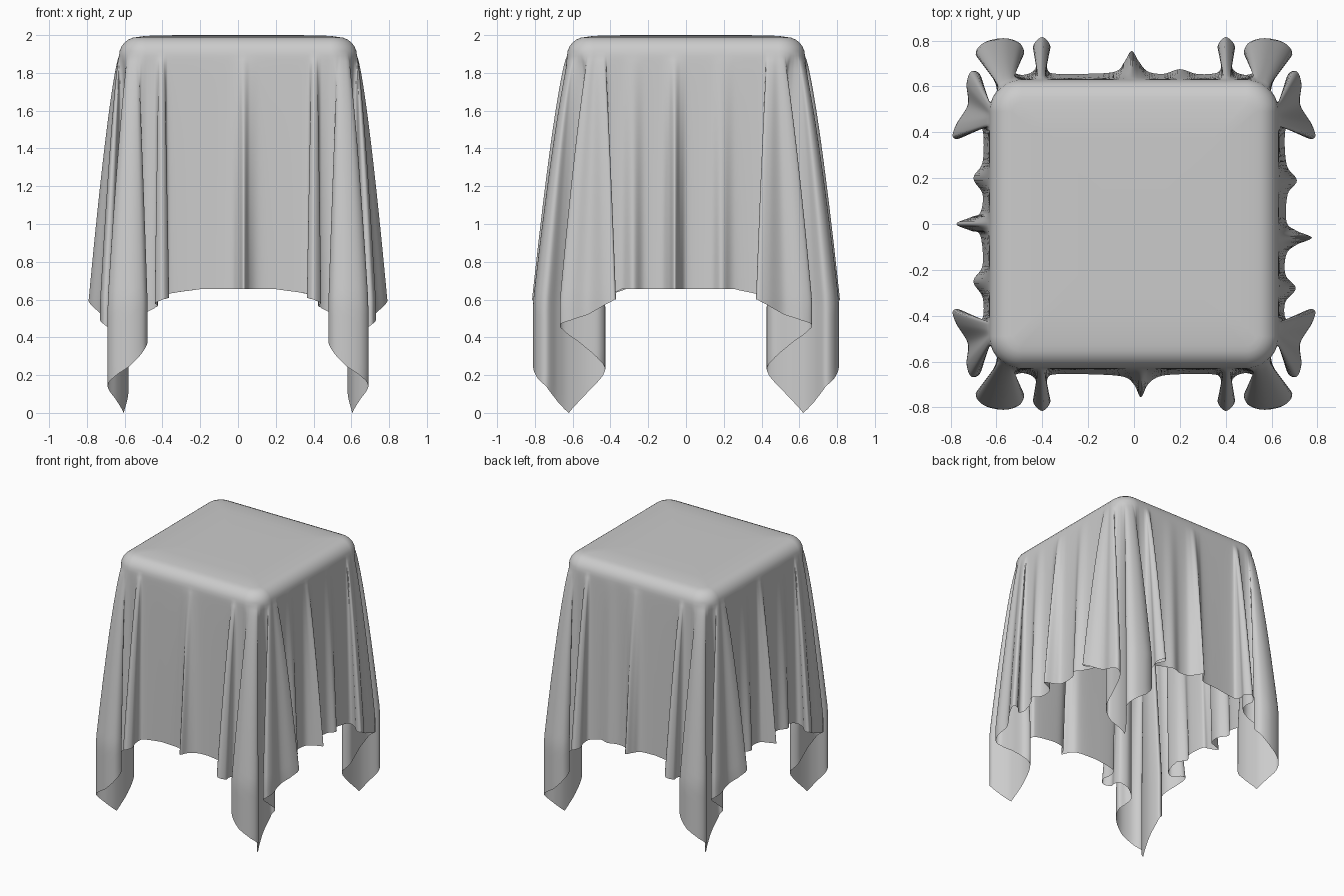
import bpy, bmesh, math
from mathutils import Vector

if "Cube" in bpy.data.objects:
    bpy.data.objects.remove(bpy.data.objects["Cube"])

# Hem of the front right corner, going from the front to the right side:
# x, y, hem height, position along the top edge measured from the corner
CORNER = [
    (.34, -.655, .635, -.25), (.375, -.67, .625, -.215), (.38, -.72, .615, -.205),
    (.365, -.775, .61, -.195), (.40, -.815, .60, -.185), (.44, -.775, .58, -.175),
    (.425, -.72, .57, -.165), (.435, -.67, .56, -.15), (.49, -.65, .53, -.11),
    (.545, -.675, .48, -.09), (.525, -.71, .44, -.075), (.48, -.74, .39, -.06),
    (.50, -.79, .33, -.045), (.57, -.81, .25, -.03), (.655, -.79, .19, -.02),
    (.69, -.74, .14, -.01), (.64, -.68, .06, 0), (.605, -.62, 0, .01),
    (.58, -.52, .11, .02), (.59, -.43, .22, .035), (.64, -.46, .28, .05),
    (.65, -.56, .37, .065), (.67, -.65, .44, .075), (.71, -.665, .47, .085),
    (.73, -.61, .49, .095), (.725, -.52, .52, .11), (.775, -.435, .57, .13),
    (.79, -.38, .60, .15), (.755, -.375, .60, .16), (.70, -.425, .60, .17),
    (.66, -.41, .62, .19)]
# Middle of each side: distance along, distance out
FRONT = [(-.2, .655), (-.05, .665), (0, .70), (.03, .755), (.06, .70), (.11, .665), (.2, .655)]
RIGHT = [(-.34, .66), (-.28, .705), (-.22, .66), (-.13, .665), (-.09, .71), (-.06, .775),
         (-.03, .71), (.01, .665), (.13, .67), (.19, .71), (.26, .665)]
BACK = [(-.27, .655), (-.2, .675), (-.13, .655), (-.06, .665), (-.02, .71), (.01, .755),
        (.04, .71), (.08, .665), (.2, .655)]
LEFT = [(-.27, .66), (-.2, .70), (-.13, .66), (-.05, .67), (-.03, .71), (0, .775),
        (.03, .71), (.05, .67), (.18, .66), (.25, .70), (.32, .66)]
QUARTER, STRAIGHT, ARC = 1.18, .49, .1


def rotate(x, y, k):
    for _ in range(k % 4):
        x, y = -y, x
    return x, y


def top_edge(g, r):
    """Point on a rounded square with corner radius r."""
    k = math.floor(g / QUARTER + .5)
    t = g - k * QUARTER
    if abs(t) <= STRAIGHT:
        p = (t, -STRAIGHT - r)
    else:
        a = (abs(t) - STRAIGHT) / ARC * math.pi / 4
        p = (math.copysign(STRAIGHT + r * math.sin(a), t), -STRAIGHT - r * math.cos(a))
    return Vector(rotate(*p, k))


# Closed loop of hem control points (x, y, z, position along top edge)
hem = []
for k, side in enumerate((FRONT, RIGHT, BACK, LEFT)):
    for t, out in side:
        hem.append((*rotate(t, -out, k), .655, k * QUARTER + t))
    sx, sy = ((1, 1), (1, -1), (-1, -1), (-1, 1))[k]
    flip = -1 if k % 2 else 1
    for x, y, z, s in CORNER[::flip]:
        hem.append((x * sx, y * sy, z, (k + .5) * QUARTER + s * flip))

# Smooth the hem loop
STEPS = 6
loop = []
n = len(hem)
for i in range(n):
    a, b, c, d = (Vector(hem[(i + j) % n][:2]) for j in (-1, 0, 1, 2))
    z0, g0 = hem[i][2:]
    z1, g1 = hem[(i + 1) % n][2:]
    if i == n - 1:
        g1 += 4 * QUARTER
    for j in range(STEPS):
        u = j / STEPS
        p = .5 * (2 * b + (c - a) * u + (2 * a - 5 * b + 4 * c - d) * u * u
                  + (3 * b - a - 3 * c + d) * u ** 3)
        loop.append((p, z0 + (z1 - z0) * u, g0 + (g1 - g0) * u))

bm = bmesh.new()
rings = []
# Flat top, slightly crowned
for scale, z in ((.4, 2), (.75, 1.999), (.92, 1.996)):
    rings.append([(*(top_edge(g, .04) * scale), z) for _, _, g in loop])
# Rounded shoulder
for i in range(7):
    a = i / 6 * math.pi / 2
    rings.append([(*top_edge(g, .04 + .1 * math.sin(a)), 1.89 + .1 * math.cos(a))
                  for _, _, g in loop])
# Hanging folds that flare toward the hem
ROWS = 30
for i in range(1, ROWS + 1):
    ring = []
    for p, zh, g in loop:
        z = 1.89 + (zh - 1.89) * (i / ROWS) ** 1.2
        f = min(1, (1.89 - z) / min(1.3, 1.89 - zh)) ** .75
        ring.append((*top_edge(g, .14).lerp(p, f), z))
    rings.append(ring)

verts = [[bm.verts.new(co) for co in ring] for ring in rings]
m = len(loop)
centre = bm.verts.new((0, 0, 2))
for j in range(m):
    k = (j + 1) % m
    bm.faces.new((centre, verts[0][j], verts[0][k]))
    for upper, lower in zip(verts, verts[1:]):
        bm.faces.new((upper[j], lower[j], lower[k], upper[k]))

mesh = bpy.data.meshes.new("draped_cloth")
bm.to_mesh(mesh)
bm.free()
cloth = bpy.data.objects.new("draped_cloth", mesh)
bpy.context.collection.objects.link(cloth)
for poly in mesh.polygons:
    poly.use_smooth = True
